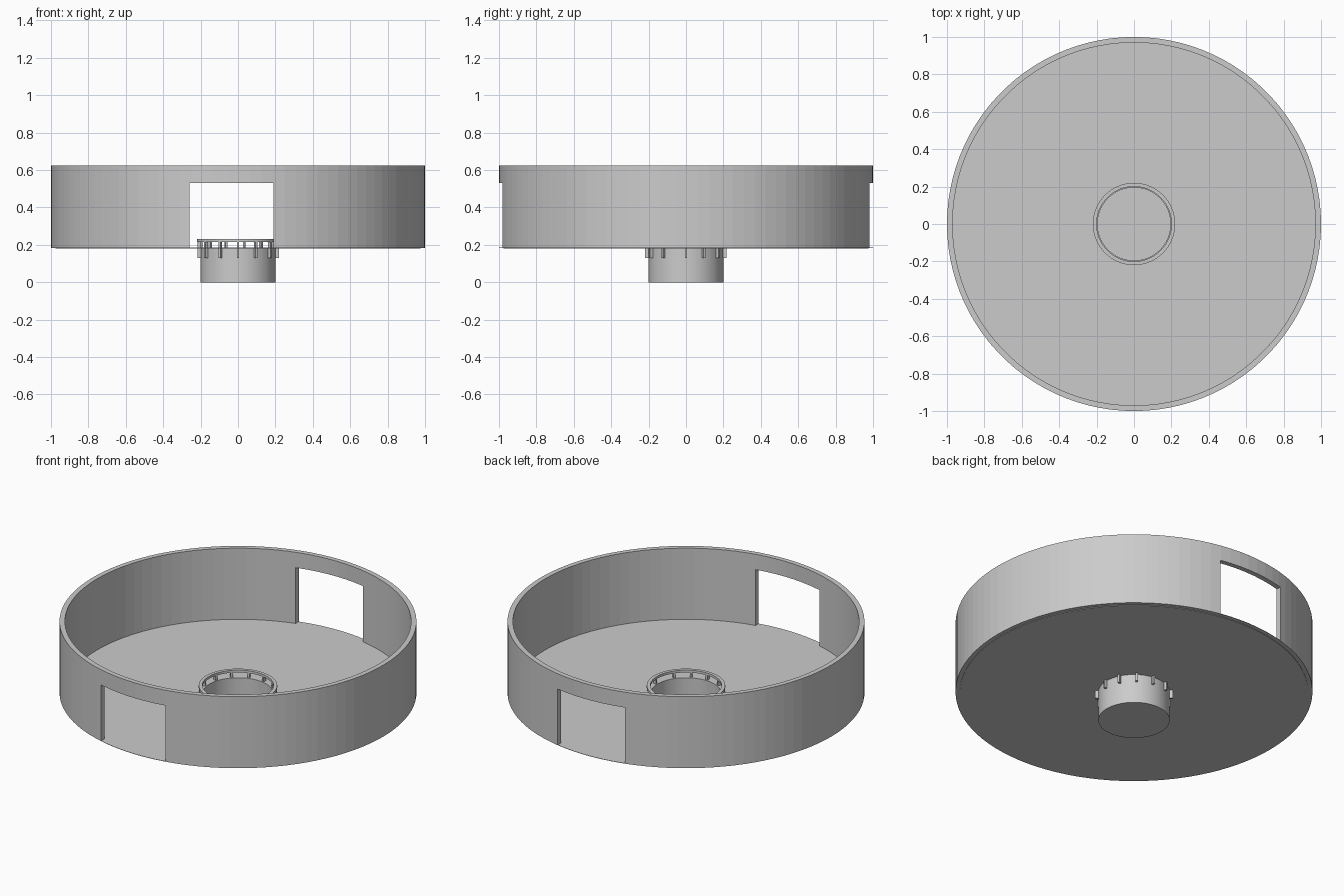
import bpy
import bmesh
from math import cos, sin, radians, tau
from mathutils import Matrix

SEGMENTS = 100
FLOOR_Z = 0.185

default = bpy.data.objects.get("Cube")
if default:
    bpy.data.objects.remove(default, do_unlink=True)


def add_object(name, bm):
    bmesh.ops.recalc_face_normals(bm, faces=bm.faces)
    mesh = bpy.data.meshes.new(name)
    bm.to_mesh(mesh)
    bm.free()
    obj = bpy.data.objects.new(name, mesh)
    bpy.context.collection.objects.link(obj)
    return obj


def lathe(name, profile):
    """Revolve a closed (radius, z) profile around the z axis."""
    bm = bmesh.new()
    verts = [bm.verts.new((r, 0, z)) for r, z in profile]
    edges = [bm.edges.new((a, b)) for a, b in zip(verts, verts[1:] + verts[:1])]
    bmesh.ops.spin(bm, geom=verts + edges, cent=(0, 0, 0), axis=(0, 0, 1),
                   angle=tau, steps=SEGMENTS, use_duplicate=False)
    bmesh.ops.remove_doubles(bm, verts=bm.verts, dist=1e-5)
    return add_object(name, bm)


def tube(name, inner, outer, bottom, top):
    return lathe(name, [(inner, bottom), (outer, bottom), (outer, top), (inner, top)])


def add_box(bm, size, matrix):
    bmesh.ops.create_cube(bm, size=1, matrix=matrix @ Matrix.Diagonal((*size, 1)))


# Outer wall with a rectangular window cut straight through front and back
wall = tube("outer_wall", 0.97, 1.0, FLOOR_Z, 0.625)
bm = bmesh.new()
add_box(bm, (0.45, 3, 0.43), Matrix.Translation((-0.035, 0, 0.315)))
cutter = add_object("window_cutter", bm)
cutter.hide_render = True
cut = wall.modifiers.new("windows", "BOOLEAN")
cut.operation = "DIFFERENCE"
cut.solver = "EXACT"
cut.object = cutter
bpy.context.view_layer.objects.active = wall
bpy.ops.object.modifier_apply(modifier=cut.name)
bpy.data.objects.remove(cutter, do_unlink=True)

# Thin floor plate with a central hole, stepped at its lower edge
lathe("floor_plate", [(0.2, 0.18), (0.975, 0.18), (0.975, 0.183),
                      (1.0, 0.183), (1.0, FLOOR_Z), (0.2, FLOOR_Z)])

# Hollow cup hanging under the floor
lathe("center_cup", [(0, 0), (0.2, 0), (0.2, FLOOR_Z),
                     (0.195, FLOOR_Z), (0.195, 0.01), (0, 0.01)])

# Raised collar carried by a circle of small posts
tube("collar_ring", 0.2, 0.22, 0.215, 0.23)
bm = bmesh.new()
for i in range(13):
    angle = radians(27 * i)
    place = Matrix.Translation((0.21 * cos(angle), 0.21 * sin(angle), 0.175))
    add_box(bm, (0.018, 0.012, 0.09), place @ Matrix.Rotation(angle, 4, "Z"))
add_object("collar_posts", bm)
